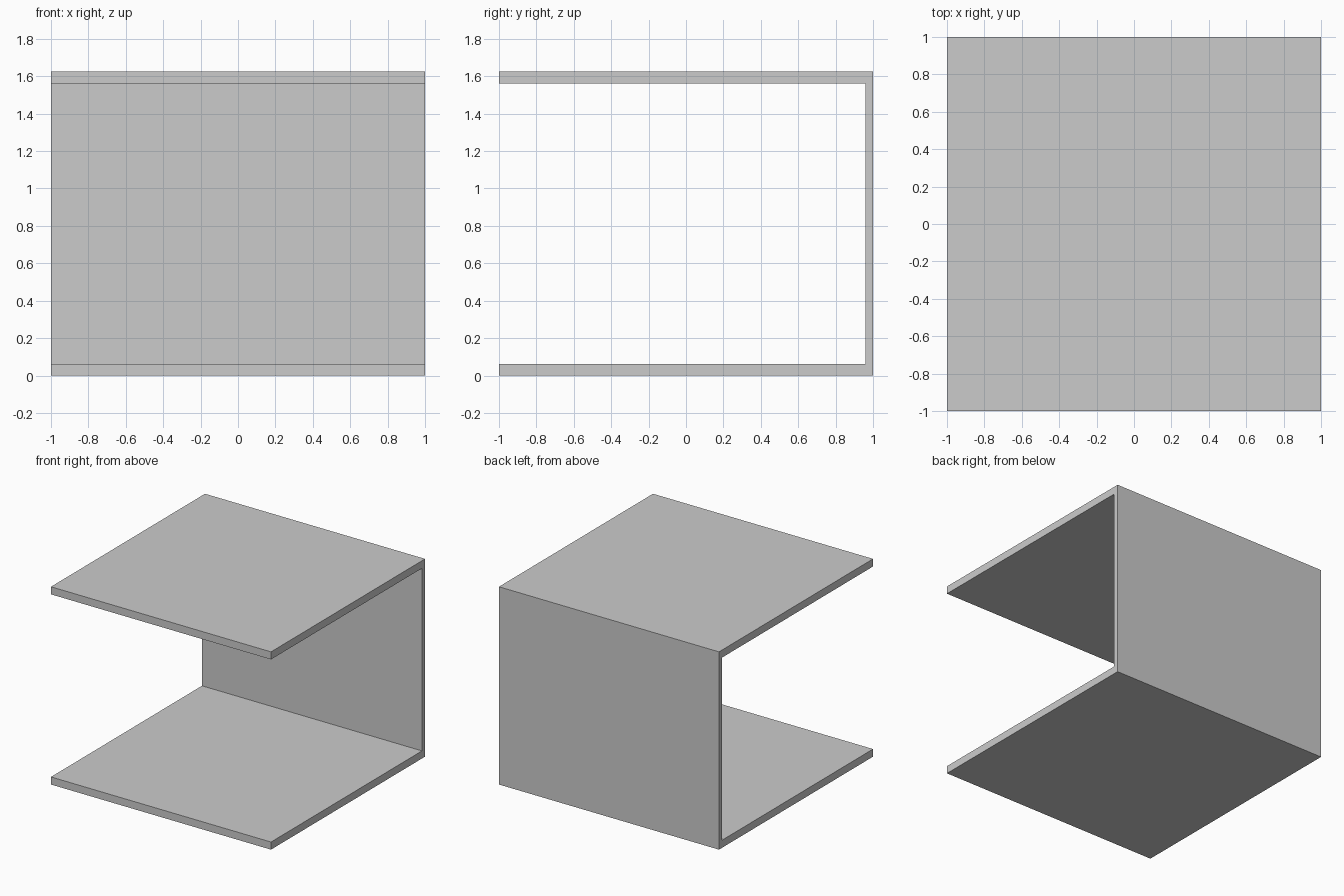
import bpy, bmesh

if "Cube" in bpy.data.objects:
    bpy.data.objects.remove(bpy.data.objects["Cube"])

HALF = 1.0      # half width and depth
HEIGHT = 1.625
SLAB = 0.0625   # floor and ceiling thickness
WALL = 0.04     # back wall thickness


def extrude_profile(name, points, x0, x1):
    """Extrude a closed (y, z) profile along x."""
    bm = bmesh.new()
    face = bm.faces.new([bm.verts.new((x0, y, z)) for y, z in points])
    result = bmesh.ops.extrude_face_region(bm, geom=[face])
    moved = [v for v in result["geom"] if isinstance(v, bmesh.types.BMVert)]
    bmesh.ops.translate(bm, verts=moved, vec=(x1 - x0, 0, 0))
    bmesh.ops.recalc_face_normals(bm, faces=bm.faces)
    mesh = bpy.data.meshes.new(name)
    bm.to_mesh(mesh)
    bm.free()
    obj = bpy.data.objects.new(name, mesh)
    bpy.context.collection.objects.link(obj)
    return obj


# Open shell: floor, back wall and ceiling as one C-shaped profile
inner = HALF - WALL
profile = [
    (-HALF, 0), (HALF, 0), (HALF, HEIGHT), (-HALF, HEIGHT),
    (-HALF, HEIGHT - SLAB), (inner, HEIGHT - SLAB),
    (inner, SLAB), (-HALF, SLAB),
]
extrude_profile("open_shell", profile, -HALF, HALF)
